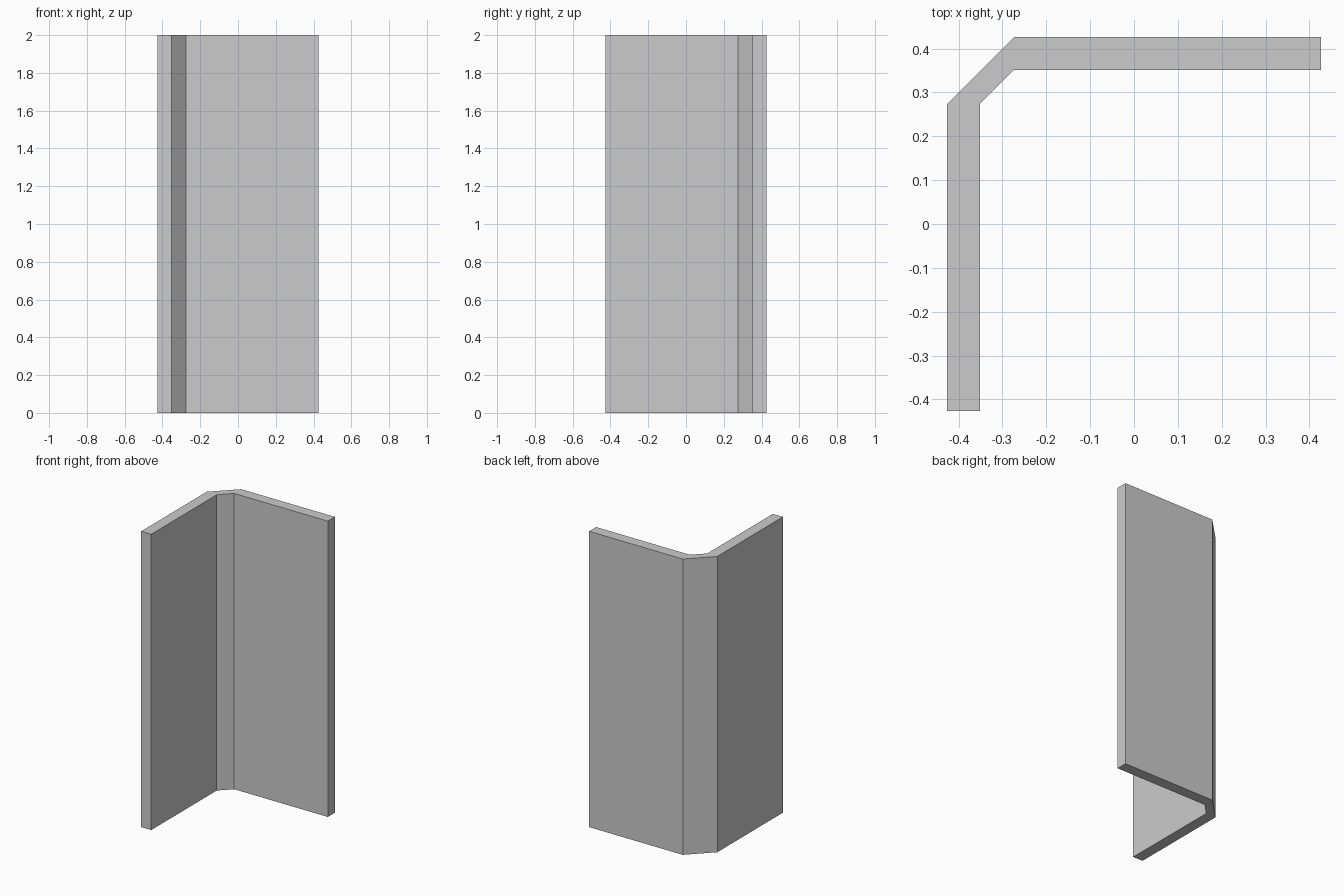
import bpy, bmesh
from mathutils import Vector

if "Cube" in bpy.data.objects:
    bpy.data.objects.remove(bpy.data.objects["Cube"])

OUT, INN, CUT, HEIGHT = 0.426, 0.351, 0.274, 2.0

# One leg of the angle section; the other leg mirrors it across the corner diagonal
leg = [(-OUT, CUT), (-OUT, -OUT), (-INN, -OUT), (-INN, CUT)]
profile = leg + [(-y, -x) for x, y in reversed(leg)]

# Corner panel: extrude the section upward
bm = bmesh.new()
base = bm.faces.new([bm.verts.new((x, y, 0)) for x, y in profile])
result = bmesh.ops.extrude_face_region(bm, geom=[base], use_keep_orig=True)
top = [v for v in result["geom"] if isinstance(v, bmesh.types.BMVert)]
bmesh.ops.translate(bm, verts=top, vec=Vector((0, 0, HEIGHT)))
bmesh.ops.recalc_face_normals(bm, faces=bm.faces)

mesh = bpy.data.meshes.new("corner_panel")
bm.to_mesh(mesh)
bm.free()
bpy.context.collection.objects.link(bpy.data.objects.new("corner_panel", mesh))
